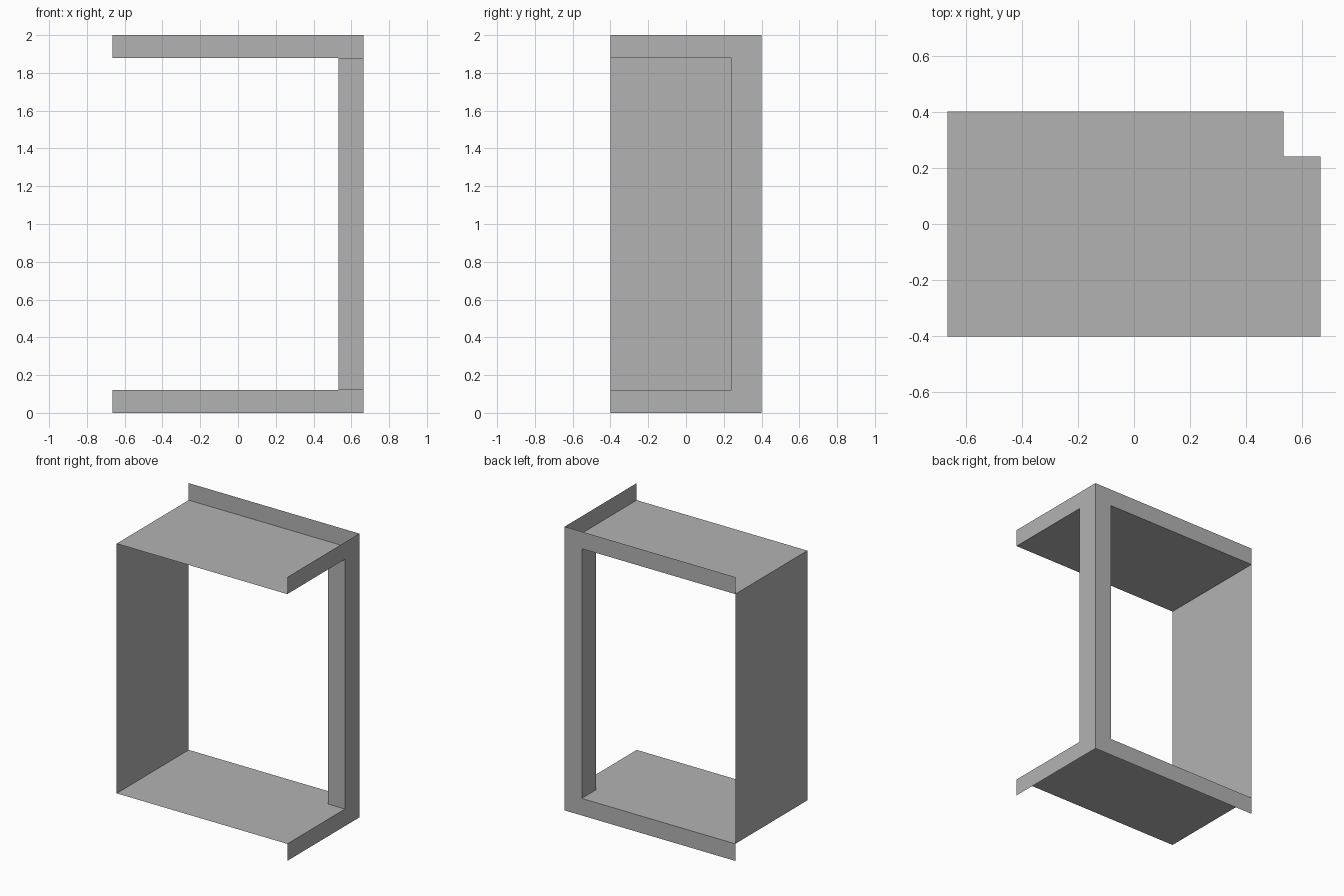
import bpy

cube = bpy.data.objects.get("Cube")
if cube:
    bpy.data.objects.remove(cube, do_unlink=True)

# Overall half sizes, plate heights and inner edges of the corner post
X, Y, TOP = 0.665, 0.401, 2.0
LOW, HIGH = 0.12, 1.88
PX, PY = 0.532, 0.241

grey = bpy.data.materials.new("plain grey")
grey.use_nodes = True
colour = (0.45, 0.45, 0.45, 1)
grey.diffuse_color = colour
grey.node_tree.nodes["Principled BSDF"].inputs["Base Color"].default_value = colour


def sheet(name, outline, place):
    """Make one flat thin sheet from a 2D outline, placed into 3D."""
    mesh = bpy.data.meshes.new(name)
    mesh.from_pydata([place(a, b) for a, b in outline], [], [range(len(outline))])
    mesh.materials.append(grey)
    obj = bpy.data.objects.new(name, mesh)
    bpy.context.collection.objects.link(obj)
    return obj


def bracket(end, inner, edge):
    """C-shaped outline: two bands joined by the post face."""
    return [(end, 0), (edge, 0), (edge, TOP), (end, TOP),
            (end, HIGH), (inner, HIGH), (inner, LOW), (end, LOW)]


def panel(start, end):
    return [(start, LOW), (end, LOW), (end, HIGH), (start, HIGH)]


# Outer bands and outer post faces
sheet("back_frame", bracket(-X, PX, X)[::-1], lambda x, z: (x, Y, z))
sheet("right_frame", bracket(-Y, PY, Y), lambda y, z: (X, y, z))

# Inner post faces
sheet("post_front", panel(PX, X), lambda x, z: (x, PY, z))
sheet("post_side", panel(PY, Y)[::-1], lambda y, z: (PX, y, z))

# Side wall between the plates
sheet("side_wall", panel(-Y, Y)[::-1], lambda y, z: (-X, y, z))

# Plates, notched around the post
plate = [(-X, -Y), (X, -Y), (X, PY), (PX, PY), (PX, Y), (-X, Y)]
sheet("upper_plate", plate, lambda x, y: (x, y, HIGH))
sheet("lower_plate", plate[::-1], lambda x, y: (x, y, LOW))
